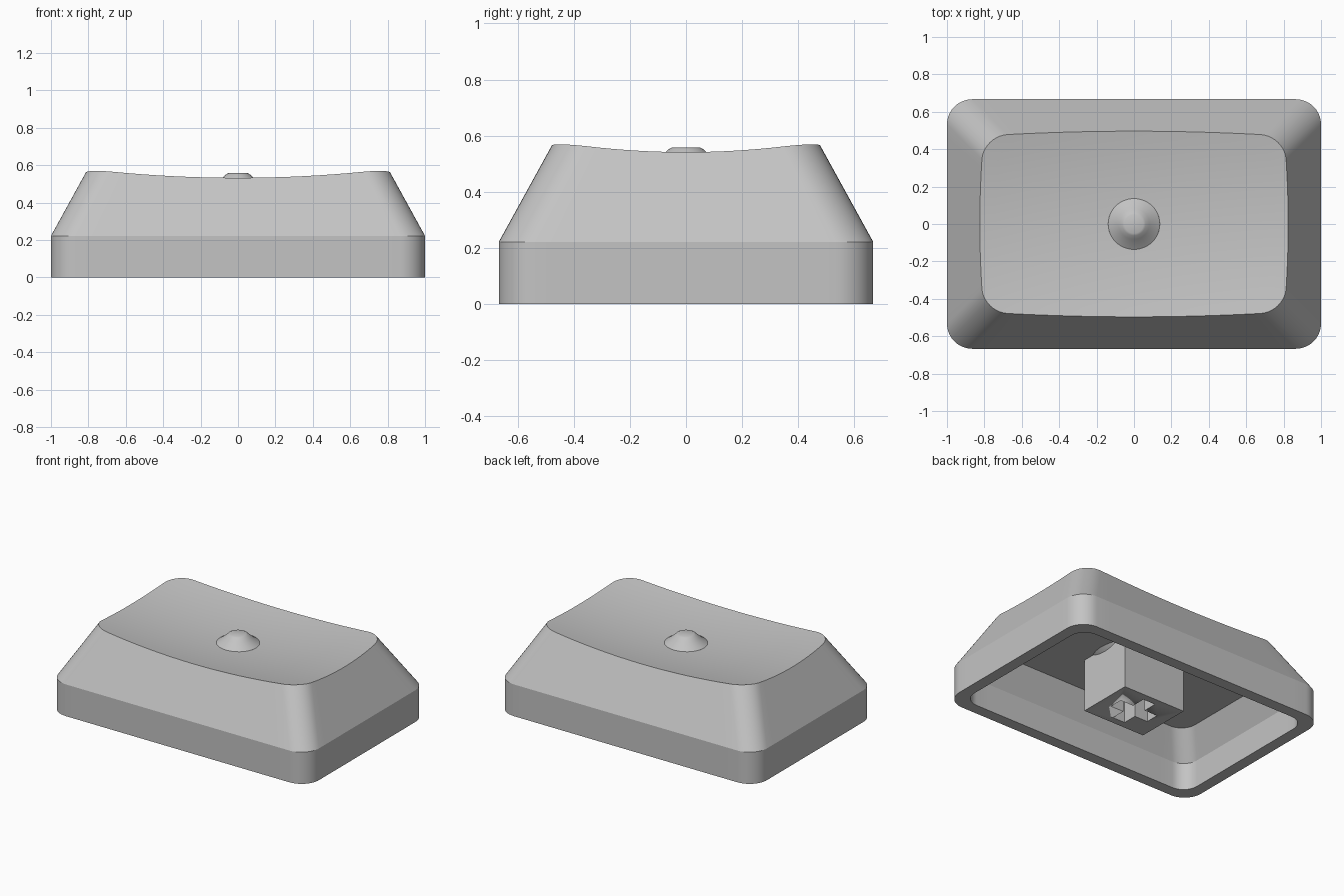
import bpy, bmesh, math
from mathutils import Vector

cube = bpy.data.objects.get("Cube")
if cube:
    bpy.data.objects.remove(cube, do_unlink=True)

HALF_X, HALF_Y = 1.0, 0.667
SHOULDER = 0.222      # height where the walls start to lean in
LEAN = 0.55           # inward lean per unit of height
WALL = 0.08
CEILING = 0.37

grey = bpy.data.materials.new("grey plastic")
grey.use_nodes = True
grey.diffuse_color = (0.55, 0.55, 0.55, 1)
grey.node_tree.nodes["Principled BSDF"].inputs["Base Color"].default_value = (0.55, 0.55, 0.55, 1)


def finish(name, bm, angle=20):
    bmesh.ops.recalc_face_normals(bm, faces=bm.faces)
    mesh = bpy.data.meshes.new(name)
    bm.to_mesh(mesh)
    bm.free()
    mesh.materials.append(grey)
    obj = bpy.data.objects.new(name, mesh)
    bpy.context.collection.objects.link(obj)
    bpy.ops.object.select_all(action='DESELECT')
    bpy.context.view_layer.objects.active = obj
    obj.select_set(True)
    bpy.ops.object.shade_smooth_by_angle(angle=math.radians(angle))
    return obj


def outline(inset, radius, arc=10, side=16):
    """Rounded rectangle, with extra points along the straight sides."""
    hx, hy = HALF_X - inset - radius, HALF_Y - inset - radius
    corners = [(hx, hy), (-hx, hy), (-hx, -hy), (hx, -hy)]
    arcs = [[Vector((cx + radius * math.cos(a), cy + radius * math.sin(a)))
             for a in (math.pi / 2 * (q + i / arc) for i in range(arc + 1))]
            for q, (cx, cy) in enumerate(corners)]
    points = []
    for q in range(4):
        end, start = arcs[q][-1], arcs[(q + 1) % 4][0]
        points += arcs[q] + [end.lerp(start, i / side) for i in range(1, side)]
    return points


def dish(x, y):
    return 0.488 + 0.079 * x * x + 0.18 * y * y


def bridge(bm, a, b):
    for i in range(len(a)):
        j = (i + 1) % len(a)
        bm.faces.new((a[i], a[j], b[j], b[i]))


def box(name, size, low, high):
    bm = bmesh.new()
    bmesh.ops.create_cube(bm, size=1)
    for v in bm.verts:
        v.co = (v.co.x * size[0], v.co.y * size[1], low if v.co.z < 0 else high)
    return finish(name, bm)


def turned(name, profile, steps=48):
    """Solid of revolution from (radius, height) pairs."""
    bm = bmesh.new()
    rings = [[bm.verts.new((r * math.cos(t), r * math.sin(t), z))
              for t in (math.tau * i / steps for i in range(steps))] for r, z in profile]
    for a, b in zip(rings, rings[1:]):
        bridge(bm, a, b)
    bm.faces.new(rings[0])
    bm.faces.new(rings[-1])
    return finish(name, bm, 30)


# Hollow shell, from the inner ceiling down, round the lip and up to the rim
bm = bmesh.new()
inner_break = 0.19
levels = [(WALL + LEAN * (CEILING - inner_break), 0.11, CEILING), (WALL, 0.11, inner_break),
          (WALL, 0.11, 0), (0, 0.135, 0), (0, 0.135, SHOULDER)]
rings = [[bm.verts.new((p.x, p.y, z)) for p in outline(inset, r)] for inset, r, z in levels]
bm.faces.new(rings[0])

# Rim: each point is where the leaning wall meets the dish
rim = []
for k in range(len(rings[0])):
    z = 0.55
    for _ in range(8):
        p = outline(LEAN * (z - SHOULDER), 0.135)[k]
        z = dish(p.x, p.y)
    rim.append(p)

# Dished top, in shrinking rings
for i in range(10):
    f = 1 - i / 10
    rings.append([bm.verts.new((p.x * f, p.y * f, dish(p.x * f, p.y * f))) for p in rim])
for a, b in zip(rings, rings[1:]):
    bridge(bm, a, b)
centre = bm.verts.new((0, 0, dish(0, 0)))
last = rings[-1]
for i in range(len(last)):
    bm.faces.new((last[i], last[(i + 1) % len(last)], centre))
finish("cap_shell", bm)

# Raised bump on the top and its backing under the ceiling
turned("top_bump", [(0.14, 0.484), (0.138, 0.49), (0.112, 0.508), (0.082, 0.534),
                    (0.062, 0.552), (0.05, 0.558)])
turned("bump_backing", [(0.27, CEILING + 0.01), (0.27, CEILING), (0.19, 0.3), (0.12, 0.28)])

# Mounting stem with a cross-shaped socket
stem = box("stem", (0.485, 0.4), 0, CEILING + 0.005)
for name, size in (("socket_cutter_long", (0.3, 0.096)), ("socket_cutter_cross", (0.096, 0.3))):
    cutter = box(name, size, -0.1, 0.27)
    cutter.hide_render = True
    cutter.hide_viewport = True
    cut = stem.modifiers.new(name, 'BOOLEAN')
    cut.operation = 'DIFFERENCE'
    cut.solver = 'EXACT'
    cut.object = cutter
